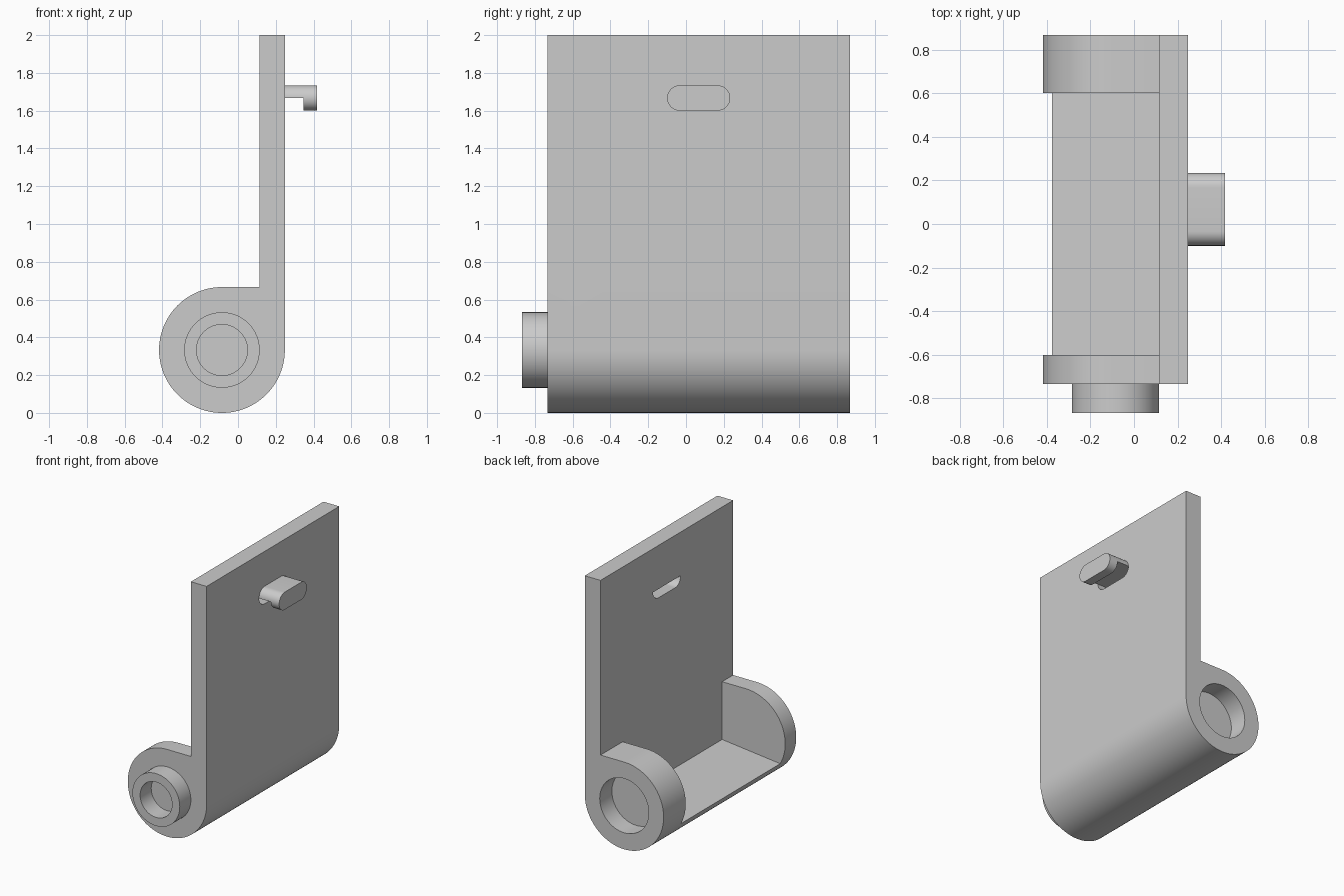
import bpy
import bmesh
from math import cos, sin, radians
from mathutils import Vector

cube = bpy.data.objects.get("Cube")
if cube:
    bpy.data.objects.remove(cube, do_unlink=True)

grey = bpy.data.materials.new("light grey")
grey.use_nodes = True
colour = (0.6, 0.6, 0.6, 1)
grey.diffuse_color = colour
grey.node_tree.nodes["Principled BSDF"].inputs["Base Color"].default_value = colour


def arc(a, b, r, start, end, steps):
    """Points on an arc, angles in degrees."""
    angles = [radians(start + (end - start) * i / steps) for i in range(steps + 1)]
    return [(a + r * cos(t), b + r * sin(t)) for t in angles]


def prism(name, profile, axis, low, high):
    """Extrude a flat profile along x (profile y, z) or y (profile x, z)."""
    def place(p, d):
        return (d, p[0], p[1]) if axis == "x" else (p[0], d, p[1])
    bm = bmesh.new()
    face = bm.faces.new([bm.verts.new(place(p, low)) for p in profile])
    grown = bmesh.ops.extrude_face_region(bm, geom=[face])["geom"]
    shift = Vector(place((0, 0), high - low))
    bmesh.ops.translate(bm, vec=shift,
                        verts=[v for v in grown if isinstance(v, bmesh.types.BMVert)])
    bmesh.ops.recalc_face_normals(bm, faces=bm.faces)
    mesh = bpy.data.meshes.new(name)
    bm.to_mesh(mesh)
    bm.free()
    mesh.materials.append(grey)
    obj = bpy.data.objects.new(name, mesh)
    bpy.context.collection.objects.link(obj)
    return obj


def combine(target, tool, operation):
    """Apply a boolean and discard the tool."""
    bpy.context.view_layer.objects.active = target
    mod = target.modifiers.new("boolean", "BOOLEAN")
    mod.operation = operation
    mod.solver = "EXACT"
    mod.object = tool
    bpy.ops.object.modifier_apply(modifier=mod.name)
    bpy.data.objects.remove(tool, do_unlink=True)


def circle(radius):
    return arc(CX, CZ, radius, 0, 360, 64)[:-1]


def box(a0, a1, b0, b1):
    return [(a0, b0), (a1, b0), (a1, b1), (a0, b1)]


CX, CZ, R = -0.085, 0.333, 0.333      # hinge axis and barrel radius
INNER, OUTER = 0.115, CX + R          # faces of the upright plate
FRONT, BACK, END = -0.733, 0.867, 0.6

# Upright plate running tangent into the barrel
outline = [(INNER, 2 * R), (INNER, 2), (OUTER, 2)]
outline += arc(CX, CZ, R, 0, -270, 72)
body = prism("hinge_leaf", outline, "y", FRONT, BACK)

# Open bay between the end lugs, with a gently sloping floor
bay = [(INNER, 0.225), (INNER, 1), (-0.6, 1), (-0.6, 0.147)]
combine(body, prism("bay_cutter", bay, "y", -END, END), "DIFFERENCE")

# Hollow pivot boss in front, matching socket in the back
combine(body, prism("pivot_boss", circle(0.2), "y", -BACK, FRONT + 0.02), "UNION")
combine(body, prism("boss_cutter", circle(0.135), "y", -1, FRONT), "DIFFERENCE")
combine(body, prism("socket_cutter", circle(0.207), "y", BACK - 0.147, 1), "DIFFERENCE")

# Rounded latch hook: upper half is the stem, the lower half only the lip
Y0, Y1, HZ, HR = -0.033, 0.167, 1.667, 0.067
stem = arc(Y1, HZ, HR, 0, 90, 12) + arc(Y0, HZ, HR, 90, 180, 12)
lip = arc(Y0, HZ, HR, 180, 270, 12) + arc(Y1, HZ, HR, 270, 360, 12)
hook = prism("latch_hook", stem[:-1] + lip[:-1], "x", OUTER - 0.02, 0.4175)
under = prism("hook_cutter", box(-0.2, 0.4, 1.5, HZ), "x", 0.1, 0.348)
combine(hook, under, "DIFFERENCE")
combine(body, hook, "UNION")

# Slot through the plate behind the lip
combine(body, prism("slot_cutter", lip, "x", 0, 0.3), "DIFFERENCE")

bpy.ops.object.select_all(action="DESELECT")
body.select_set(True)
bpy.context.view_layer.objects.active = body
bpy.ops.object.shade_smooth_by_angle(angle=radians(30))
